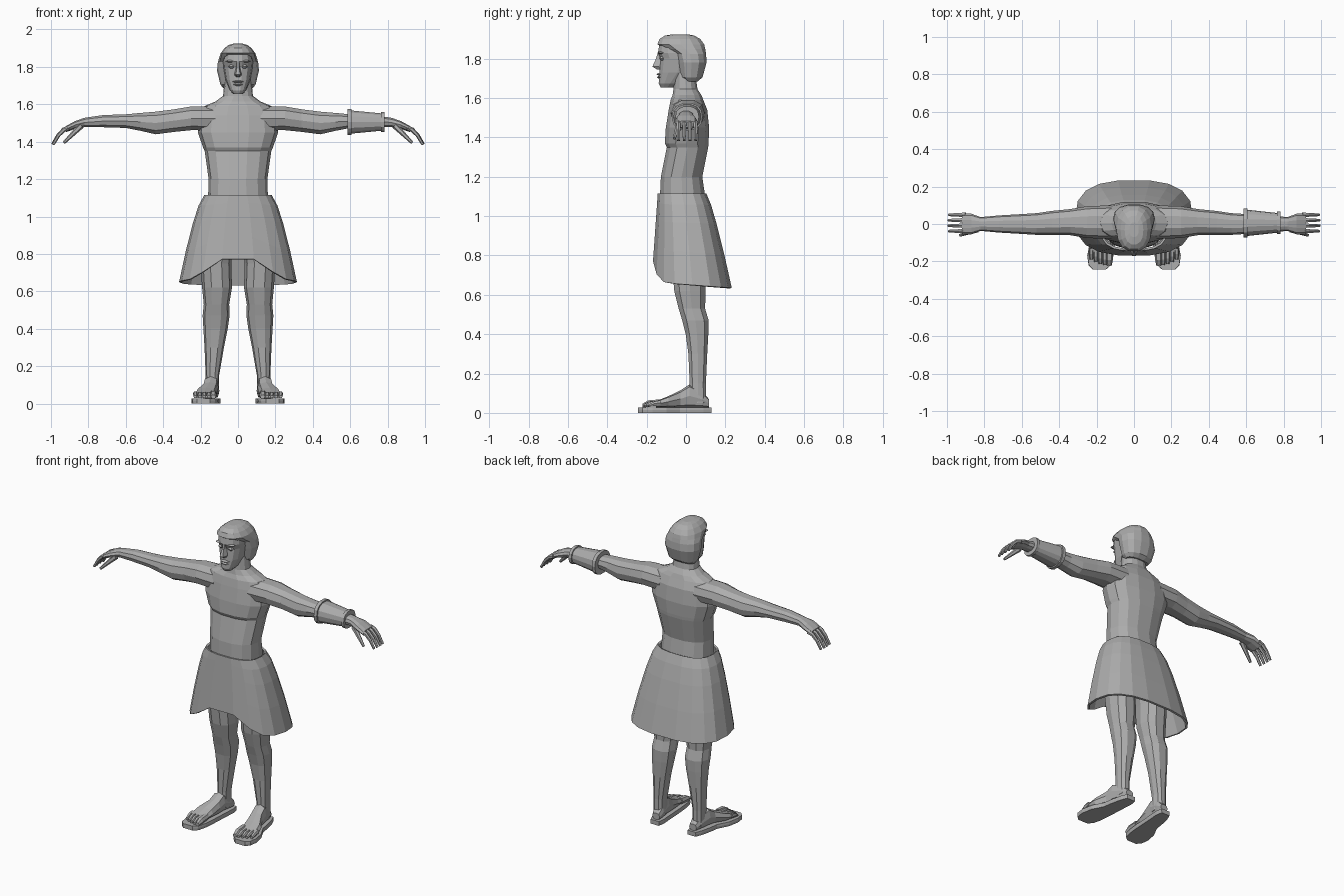
import bpy
import bmesh
from math import cos, sin, pi, copysign
from mathutils import Vector

default_cube = bpy.data.objects.get("Cube")
if default_cube:
    bpy.data.objects.remove(default_cube, do_unlink=True)

GREY = (.42, .42, .42, 1)
clay = bpy.data.materials.new("plain grey")
clay.use_nodes = True
clay.diffuse_color = GREY
clay.node_tree.nodes["Principled BSDF"].inputs["Base Color"].default_value = GREY


def skin(name, rings, cap=True, side=1):
    """Join rings of points into a flat-shaded object; side -1 mirrors it."""
    bm = bmesh.new()
    loops = [[bm.verts.new((x * side, y, z)) for x, y, z in ring] for ring in rings]
    for lower, upper in zip(loops, loops[1:]):
        for i in range(len(lower)):
            bm.faces.new((lower[i - 1], lower[i], upper[i], upper[i - 1]))
    if cap:
        bm.faces.new(loops[0])
        bm.faces.new(loops[-1])
    bmesh.ops.recalc_face_normals(bm, faces=bm.faces)
    mesh = bpy.data.meshes.new(name)
    bm.to_mesh(mesh)
    bm.free()
    mesh.materials.append(clay)
    obj = bpy.data.objects.new(name, mesh)
    bpy.context.collection.objects.link(obj)
    return obj


def oval(sides, power=1):
    """Unit outline, squarer as the power drops."""
    def bend(value):
        value = round(value, 6)
        return copysign(abs(value) ** power, value)
    angles = [2 * pi * i / sides for i in range(sides)]
    return [(bend(cos(a)), bend(sin(a))) for a in angles]


def loft(name, rows, axis="Z", sides=10, power=.85, side=1):
    """Each row holds a position on the axis, two centres and two radii."""
    place = {"X": lambda t, u, v: (t, u, v),
             "Y": lambda t, u, v: (u, t, v),
             "Z": lambda t, u, v: (u, v, t)}[axis]
    outline = oval(sides, power)
    rings = [[place(t, u + ru * c, v + rv * s) for c, s in outline]
             for t, u, v, ru, rv in rows]
    return skin(name, rings, side=side)


def body(name, rows, sides=14):
    """Upright loft; each row holds height, half width, front and back."""
    full = [(z, 0, (front + back) / 2, width, (back - front) / 2)
            for z, width, front, back in rows]
    return loft(name, full, sides=sides)


def pebble(name, centre, size, side=1):
    """Small faceted lump for a facial feature."""
    x, y, z = centre
    width, depth, height = size
    rows = [(z + k * height, x, y, width * (1 - abs(k) / 2), depth * (1 - abs(k) / 2))
            for k in (-1, 0, 1)]
    loft(name, rows, sides=8, side=side)


def tube(name, path, radii, side=1):
    """Round tube swept along a drooping path."""
    path = [Vector(p) for p in path]
    last = len(path) - 1
    rings = []
    for i, point in enumerate(path):
        along = path[min(i + 1, last)] - path[max(i - 1, 0)]
        across = along.cross(Vector((0, 1, 0))).normalized()
        up = along.cross(across).normalized()
        rings.append([point + radii[i] * (across * c + up * s) for c, s in oval(6)])
    skin(name, rings, side=side)


# Torso, with a chest step above the belly, running up into the neck
body("torso", [
    (.92, .16, -.12, .11), (1.1, .16, -.135, .1), (1.2, .157, -.13, .085),
    (1.35, .178, -.1, .115), (1.37, .187, -.11, .117), (1.45, .215, -.105, .12),
    (1.54, .21, -.09, .11), (1.59, .18, -.08, .09), (1.615, .12, -.07, .08),
    (1.645, .08, -.065, .06), (1.74, .07, -.06, .045)])

# Head, nose, lips, eyes and brows
body("head", [
    (1.655, .025, -.13, -.06), (1.675, .043, -.14, -.02), (1.73, .066, -.137, .05),
    (1.8, .078, -.13, .06), (1.83, .08, -.145, .06), (1.87, .076, -.138, .05),
    (1.9, .05, -.11, .04)])
body("nose", [(1.745, .012, -.15, -.1), (1.76, .02, -.175, -.1),
              (1.8, .01, -.156, -.1), (1.83, .01, -.146, -.1)], sides=6)
pebble("lower_lip", (0, -.13, 1.706), (.028, .018, .007))
pebble("upper_lip", (0, -.13, 1.721), (.03, .021, .007))
for side, tag in ((1, "left"), (-1, "right")):
    pebble(tag + "_eye", (.034, -.12, 1.802), (.018, .016, .01), side)
    pebble(tag + "_brow", (.038, -.125, 1.83), (.028, .02, .006), side)

# Hair, a rounded bob open at the face
body("hair", [
    (1.685, .078, -.005, .06), (1.705, .094, -.035, .085), (1.78, .112, -.05, .106),
    (1.825, .108, -.065, .104), (1.85, .1, -.11, .1), (1.873, .093, -.148, .095),
    (1.9, .072, -.137, .075), (1.917, .05, -.11, .045), (1.924, .025, -.07, .01)])

# Skirt, flaring downward, with the hem arched up at the front
waist = 1.115
rings = []
for drop in (0, .12, .32, .64, 1):
    width = .18 + .135 * drop ** .7
    front = -.145 - .025 * drop
    back = .105 + .13 * drop ** .8
    ring = []
    for c, s in oval(18, .75):
        hem = .65 - .015 * s + .12 * max(0, -s) ** 10
        y = (front + back) / 2 + s * (back - front) / 2
        ring.append((width * c, y, waist + drop * (hem - waist)))
    rings.append(ring)
skirt = skin("skirt", rings, cap=False)
cloth = skirt.modifiers.new("thickness", "SOLIDIFY")
cloth.thickness = .012
cloth.offset = -1

LEG = [(1, .1, 0, .09, .1), (.75, .118, .015, .082, .09), (.62, .112, .02, .08, .083),
       (.53, .115, .03, .068, .07), (.47, .117, .048, .072, .07), (.4, .12, .056, .065, .06),
       (.3, .127, .06, .052, .05), (.15, .137, .06, .036, .043), (.05, .137, .06, .035, .045)]
FOOT = [(.13, .13, .03, .07), (.09, .135, .042, .11), (.02, .145, .048, .145),
        (-.03, .15, .05, .115), (-.1, .17, .067, .085), (-.17, .18, .07, .06)]
ARM = [(.12, .01, 1.525, .09, .068), (.25, .01, 1.525, .085, .066), (.34, .01, 1.513, .07, .063),
       (.44, .005, 1.5, .065, .063), (.52, 0, 1.506, .058, .05), (.6, 0, 1.51, .053, .038),
       (.72, 0, 1.51, .046, .034), (.82, 0, 1.503, .037, .026), (.87, 0, 1.49, .055, .022),
       (.92, 0, 1.467, .055, .017)]
ground = .028

for side, tag in ((1, "left"), (-1, "right")):
    loft(tag + "_leg", LEG, side=side)

    # Foot, standing on a sandal sole that follows its outline
    loft(tag + "_foot", [(y * .9, x, (top + ground) / 2, width * .85, (top - ground) / 2)
                         for y, x, width, top in FOOT], "Y", 8, .7, side)
    outline = [row[:3] for row in FOOT] + [(-.22, .183, .06), (-.243, .185, .035)]
    loft(tag + "_sandal_sole", [(y, x, ground / 2, width, ground / 2)
                                for y, x, width in outline], "Y", 8, .1, side)

    # Toes, the inner one thickest and longest
    for i in range(5):
        x = .132 + .024 * i
        tip = -.222 + .002 * i * i
        radius = .013 if i else .019
        loft(tag + "_toe", [(-.13, x, .052, radius, radius),
                            (tip + .03, x, .047, radius, radius),
                            (tip, x, .036, radius * .7, radius * .6)], "Y", 6, side=side)

    # Arm and palm, then fingers and thumb drooping at the tips
    loft(tag + "_arm", ARM, "X", side=side)
    joints = range(4)
    for i in range(4):
        step = .031 - .001 * abs(i - 1.5)
        tube(tag + "_finger",
             [(.9 + step * j, -.038 + .029 * i, 1.475 - .01 * j * j) for j in joints],
             [.014 - .002 * j for j in joints], side)
    tube(tag + "_thumb",
         [(.84 + .03 * j, -.03 - .01 * j, 1.485 - .03 * j) for j in joints],
         [.017 - .003 * j for j in joints], side)

# Flared cuff with raised rims on the left forearm
loft("left_cuff", [(x, .006, 1.505, radius, radius * .9) for x, radius in (
    (.585, .078), (.606, .078), (.607, .07), (.764, .053), (.765, .06), (.784, .06))],
    "X", 14)
